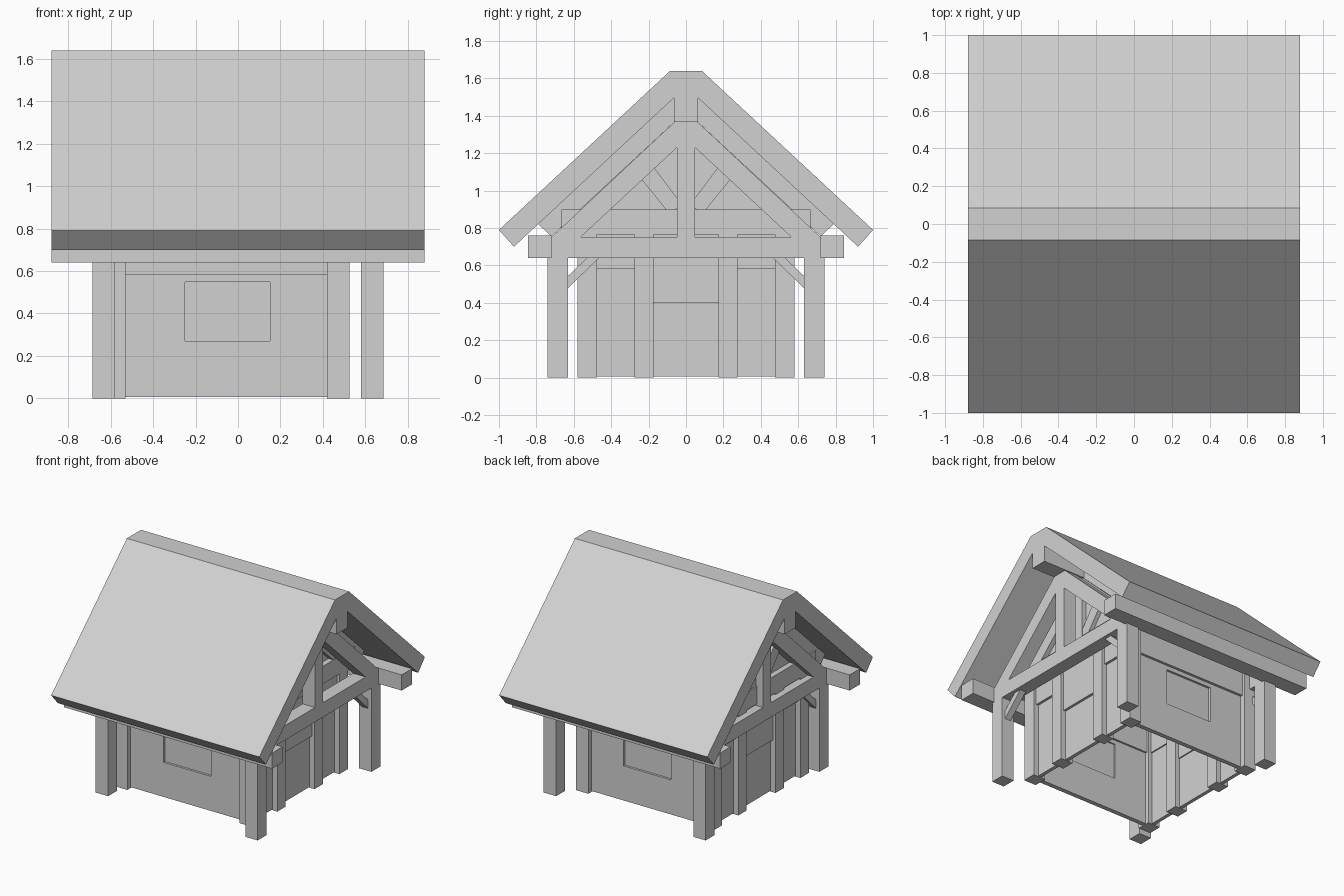
import bpy

if "Cube" in bpy.data.objects:
    bpy.data.objects.remove(bpy.data.objects["Cube"])

grey = bpy.data.materials.new("plain_grey")
grey.diffuse_color = (0.64, 0.64, 0.64, 1)
grey.use_nodes = True
grey.node_tree.nodes["Principled BSDF"].inputs["Base Color"].default_value = grey.diffuse_color

SLOPE = 0.93            # rise per unit run of the roof
UNDER, LOWER = 1.556, 1.425   # apex heights: roof underside, top of truss rafters
INNER = [(0.42, 0.525, 1), (-0.635, -0.53, -1)]   # wall frames: x range, outward side
MID = -0.055            # centre of the walled room along x


def make(name, solids):
    """One object from prisms given as (yz outline, x0, x1)."""
    verts, faces = [], []
    for pts, x0, x1 in solids:
        area = sum(a[0] * b[1] - b[0] * a[1] for a, b in zip(pts, pts[1:] + pts[:1]))
        if area < 0:
            pts = pts[::-1]
        n, o = len(pts), len(verts)
        verts += [(x, y, z) for x in (x0, x1) for y, z in pts]
        faces.append([o + i for i in reversed(range(n))])
        faces.append([o + n + i for i in range(n)])
        faces += [(o + i, o + (i + 1) % n, o + n + (i + 1) % n, o + n + i) for i in range(n)]
    me = bpy.data.meshes.new(name)
    me.from_pydata(verts, [], faces)
    me.materials.append(grey)
    ob = bpy.data.objects.new(name, me)
    bpy.context.collection.objects.link(ob)
    return ob


def box(x0, x1, y0, y1, z0, z1):
    return ([(y0, z0), (y1, z0), (y1, z1), (y0, z1)], x0, x1)


def both(solid):
    """The solid and its mirror across y = 0."""
    pts, x0, x1 = solid
    return [solid, ([(-y, z) for y, z in pts], x0, x1)]


def at(top, y):
    return (y, top - SLOPE * y)


# Roof slab with a flat ridge
half = [(0.085, 1.64), (1.0, 0.79), (0.92, 0.70)]
profile = half + [(0, UNDER)] + [(-y, z) for y, z in reversed(half)]
make("roof", [(profile, -0.88, 0.88)])

# Ridge and eave beams
make("ridge_beam", [([(-0.065, 1.37), (0.065, 1.37), at(UNDER, 0.065), (0, UNDER),
                      (-0.065, UNDER - SLOPE * 0.065)], -0.88, 0.88)])
make("eave_beams", both(box(-0.88, 0.88, 0.72, 0.845, 0.64, 0.76)))


def truss_rafters(x0, x1):
    low = LOWER - 0.15
    y_in, y_out = (low - 0.75) / SLOPE, (LOWER - 0.755) / SLOPE
    return both(([(y_in, 0.75), (y_out, 0.75), at(LOWER, 0.0), at(low, 0.0)], x0, x1))


# Open gable frames standing in front of the walls
for side, x0, x1 in (("right", 0.58, 0.685), ("left", -0.685, -0.58)):
    xm = (x0 + x1) / 2
    make(side + "_porch_posts", both(box(x0, x1, 0.632, 0.74, 0, 0.64)))
    make(side + "_porch_tie", [box(x0, x1, -0.725, 0.725, 0.64, 0.752)])
    make(side + "_porch_rafters", truss_rafters(x0, x1))
    make(side + "_porch_king_post", [box(x0, x1, -0.048, 0.048, 0.75, 1.375)])
    make(side + "_braces", both(([(0.64, 0.47), (0.64, 0.535), (0.525, 0.645), (0.46, 0.645)],
                                 xm - 0.025, xm + 0.025)))

# Gable walls of the room
for x0, x1, s in INNER:
    side = "right" if s > 0 else "left"
    out = x1 if s > 0 else x0

    def depth(a, b):
        return sorted((out - s * a, out - s * b))

    make(side + "_wall_posts", both(box(x0, x1, 0.475, 0.58, 0, 0.77))
         + both(box(x0, x1, 0.175, 0.275, 0, 0.77)))
    make(side + "_wall_tie", [box(x0, x1, -0.665, 0.665, 0.765, 0.9)])
    make(side + "_wall_rafters", truss_rafters(x0 + 0.005, x1 - 0.005))
    make(side + "_wall_king_post", [box(x0 + 0.005, x1 - 0.005, -0.048, 0.048, 0.9, 1.375)])
    make(side + "_struts", both(([(0.01, 0.91), (0.10, 0.89), (0.27, 1.10), (0.19, 1.15)],
                                 x0 + 0.01, x1 - 0.01)))
    make(side + "_roof_rafters", both(([(0.72, LOWER - SLOPE * 0.72), (0.79, UNDER - SLOPE * 0.79),
                                        at(UNDER, 0.0), at(LOWER, 0.0)],
                                       x0 + 0.01, x1 - 0.01)))
    # Header beams, lower over the doorway bay
    a, b = depth(0.022, 0.08)
    make(side + "_headers", both(box(a, b, 0.27, 0.48, 0.58, 0.765))
         + [box(a, b, -0.18, 0.18, 0.40, 0.765)])
    # Boarding
    a, b = depth(0.042, 0.07)
    make(side + "_boarding", [box(a, b, -0.53, 0.53, 0.006, 0.75)])
    make(side + "_gable_boarding", [([(-0.7, 0.8), (0.7, 0.8), (0, UNDER - 0.05)], a, b)])

# Long walls with a recessed window
for side, s in (("front", -1), ("back", 1)):
    def span(a, b):
        return sorted((s * a, s * b))

    y0, y1 = span(0.505, 0.54)
    wall = make(side + "_wall", [box(-0.56, 0.45, y0, y1, 0.006, 0.75)])
    cutter = make(side + "_window_cutter", [box(-0.25, 0.15, y0 - 0.1, y1 + 0.1, 0.27, 0.548)])
    cutter.hide_render = True
    cutter.hide_viewport = True
    cut = wall.modifiers.new("window", 'BOOLEAN')
    cut.object = cutter
    cut.operation = 'DIFFERENCE'
    cut.solver = 'EXACT'
    y0, y1 = span(0.515, 0.523)
    make(side + "_window_pane", [box(-0.26, 0.16, y0, y1, 0.26, 0.558)])
    y0, y1 = span(0.49, 0.56)
    make(side + "_wall_header", [box(-0.54, 0.43, y0, y1, 0.58, 0.765)])
